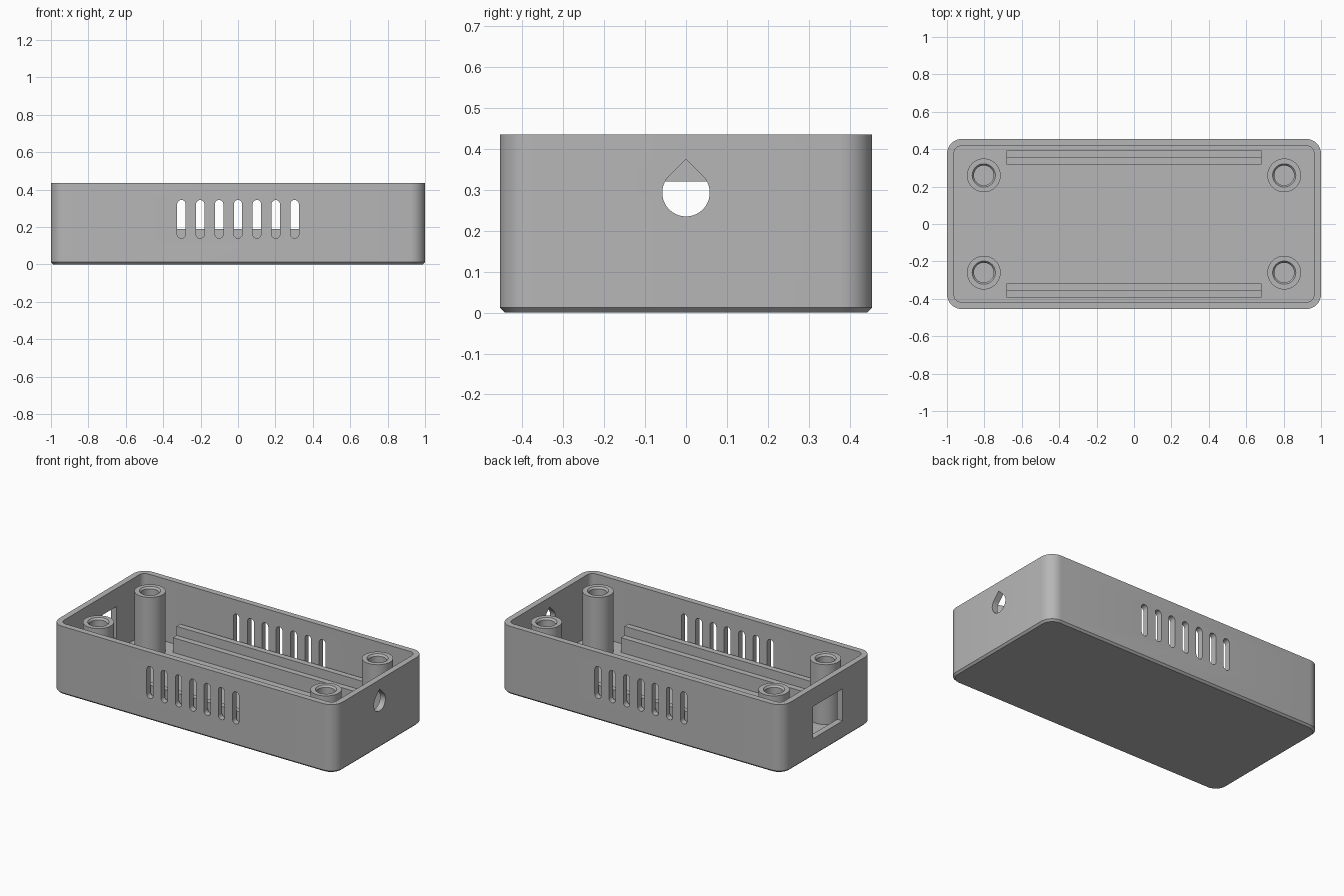
import bpy, bmesh, math

if "Cube" in bpy.data.objects:
    bpy.data.objects.remove(bpy.data.objects["Cube"])

LX, LY, H = 1.0, 0.455, 0.435     # half length, half width, height
WALL, FLOOR = 0.038, 0.038

grey = bpy.data.materials.new("grey plastic")
grey.diffuse_color = (0.47, 0.47, 0.47, 1)
grey.use_nodes = True
grey.node_tree.nodes["Principled BSDF"].inputs["Base Color"].default_value = grey.diffuse_color


def arc(cx, cy, r, a0, a1, n):
    return [(cx + r * math.cos(math.radians(a0 + (a1 - a0) * i / n)),
             cy + r * math.sin(math.radians(a0 + (a1 - a0) * i / n))) for i in range(n + 1)]


def rounded_rect(hx, hy, r, z):
    pts = []
    for sx, sy, a in ((1, 1, 0), (-1, 1, 90), (-1, -1, 180), (1, -1, 270)):
        pts += arc(sx * (hx - r), sy * (hy - r), r, a, a + 90, 8)
    return [(x, y, z) for x, y in pts]


def circle(cx, cy, r, z):
    return [(x, y, z) for x, y in arc(cx, cy, r, 0, 360, 40)[:-1]]


def loft(bm, rings):
    """Skin a stack of matching rings and cap both ends."""
    vs = [[bm.verts.new(p) for p in ring] for ring in rings]
    n = len(vs[0])
    for a, b in zip(vs, vs[1:]):
        for i in range(n):
            bm.faces.new((a[i], a[(i + 1) % n], b[(i + 1) % n], b[i]))
    bm.faces.new(vs[0])
    bm.faces.new(vs[-1])


def finish(bm, name):
    bmesh.ops.recalc_face_normals(bm, faces=bm.faces)
    me = bpy.data.meshes.new(name)
    bm.to_mesh(me)
    bm.free()
    me.materials.append(grey)
    ob = bpy.data.objects.new(name, me)
    bpy.context.collection.objects.link(ob)
    return ob


def smooth(ob):
    ob.data.shade_smooth()
    ob.data.set_sharp_from_angle(angle=math.radians(30))


# Open tray with rounded corners and a chamfered bottom edge
bm = bmesh.new()
c = 0.012
loft(bm, [rounded_rect(LX - c, LY - c, 0.08 - c, 0),
          rounded_rect(LX, LY, 0.08, c),
          rounded_rect(LX, LY, 0.08, H),
          rounded_rect(LX - WALL, LY - WALL, 0.038, H),
          rounded_rect(LX - WALL, LY - WALL, 0.038, FLOOR)])
case = finish(bm, "case_shell")

# Openings: vent slots on both long sides, cable hole and socket window on the ends
bm = bmesh.new()
r = 0.0225
for i in range(-3, 4):
    slot = arc(i * 0.101, 0.345 - r, r, 0, 180, 10) + arc(i * 0.101, 0.14 + r, r, 180, 360, 10)
    loft(bm, [[(x, y, z) for x, z in slot] for y in (-0.6, 0.6)])
r = 0.058
teardrop = arc(0, 0.293, r, 135, 405, 30) + [(0, 0.293 + r * math.sqrt(2))]
loft(bm, [[(x, y, z) for y, z in teardrop] for x in (0.9, 1.1)])
window = [(-0.15, 0.115), (0.15, 0.115), (0.15, 0.32), (-0.15, 0.32)]
loft(bm, [[(x, y, z) for y, z in window] for x in (-1.1, -0.9)])
cutter = finish(bm, "opening_cutter")
cutter.hide_render = True

mod = case.modifiers.new("openings", 'BOOLEAN')
mod.operation, mod.solver, mod.object = 'DIFFERENCE', 'EXACT', cutter
bpy.context.view_layer.objects.active = case
bpy.ops.object.modifier_apply(modifier=mod.name)
bpy.data.objects.remove(cutter)
smooth(case)

# Four screw posts with countersunk blind holes
for sx, end in ((-1, "left"), (1, "right")):
    for sy, side in ((-1, "front"), (1, "back")):
        bm = bmesh.new()
        profile = [(0.09, FLOOR - 0.005), (0.09, 0.42), (0.062, 0.42), (0.053, 0.408), (0.053, 0.1)]
        loft(bm, [circle(sx * 0.803, sy * 0.26, pr, pz) for pr, pz in profile])
        smooth(finish(bm, f"screw_post_{side}_{end}"))

# Stepped board rails along both long sides
for sy, side in ((-1, "front"), (1, "back")):
    bm = bmesh.new()
    step = [(0.3175, FLOOR - 0.005), (0.3925, FLOOR - 0.005), (0.3925, 0.19),
            (0.355, 0.19), (0.355, 0.132), (0.3175, 0.132)]
    loft(bm, [[(x, sy * y, z) for y, z in step] for x in (-0.682, 0.682)])
    finish(bm, f"board_rail_{side}")
